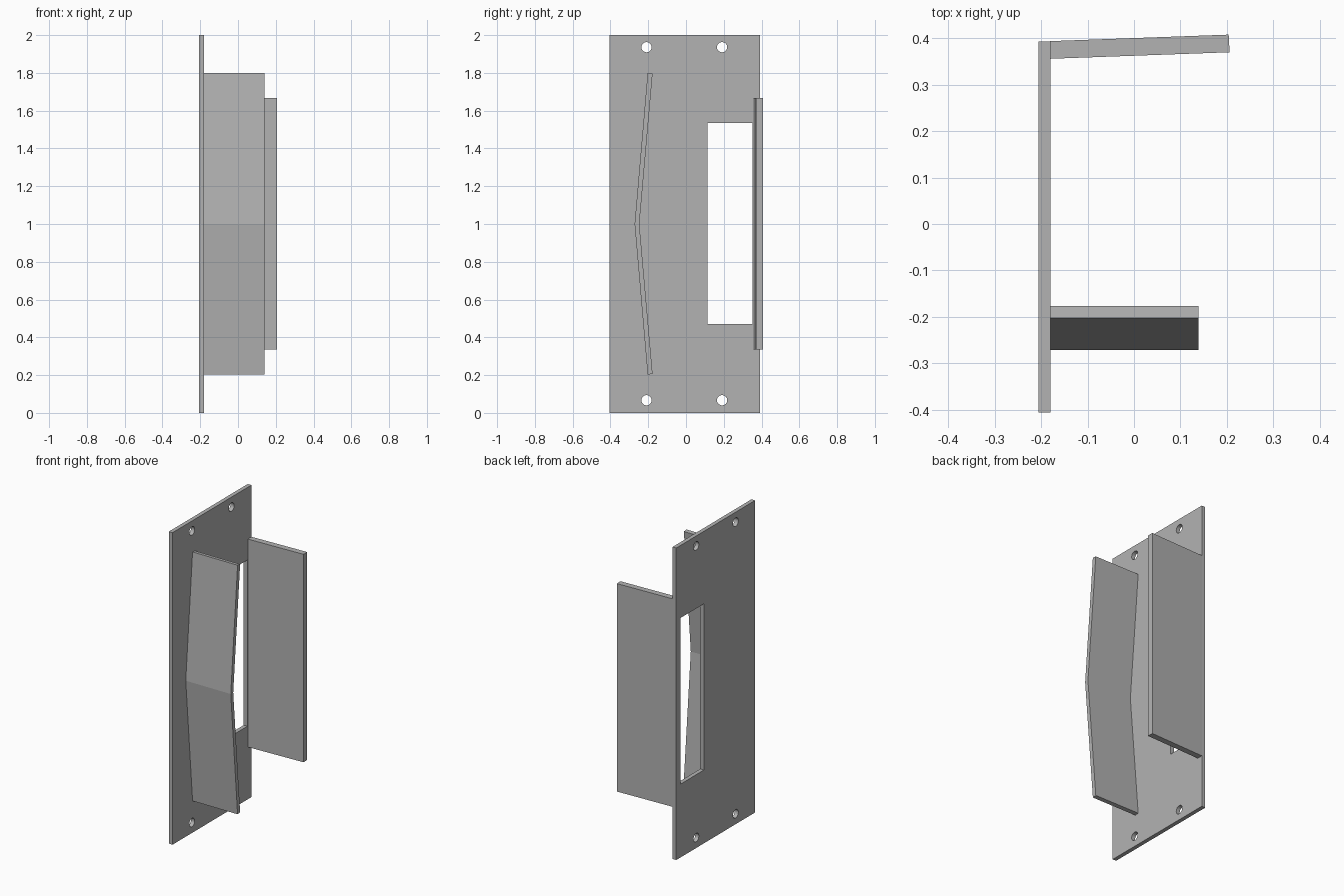
import bpy
import bmesh
from math import cos, sin, pi
from mathutils import Matrix

cube = bpy.data.objects.get("Cube")
if cube:
    bpy.data.objects.remove(cube, do_unlink=True)

grey = bpy.data.materials.new("metal_grey")
grey.use_nodes = True
colour = (0.45, 0.45, 0.45, 1)
grey.diffuse_color = colour
grey.node_tree.nodes["Principled BSDF"].inputs["Base Color"].default_value = colour

# Local profile axes become world y and z, with the extrusion along x
SIDEWAYS = Matrix(((0, 0, 1, 0), (1, 0, 0, 0), (0, 1, 0, 0), (0, 0, 0, 1)))
UPRIGHT = Matrix.Identity(4)


def rectangle(a0, b0, a1, b1):
    return [(a0, b0), (a1, b0), (a1, b1), (a0, b1)]


def circle(a, b, radius, sides=32):
    return [(a + radius * cos(2 * pi * i / sides), b + radius * sin(2 * pi * i / sides))
            for i in range(sides)]


def sheet(name, loops, start, end, frame):
    """Extrude an outline, with any inner loops as holes, from start to end."""
    curve = bpy.data.curves.new(name + "_profile", 'CURVE')
    curve.dimensions = '2D'
    curve.fill_mode = 'BOTH'
    curve.extrude = (end - start) / 2
    for loop in loops:
        spline = curve.splines.new('POLY')
        spline.points.add(len(loop) - 1)
        for point, (a, b) in zip(spline.points, loop):
            point.co = (a, b, 0, 1)
        spline.use_cyclic_u = True
    helper = bpy.data.objects.new(name + "_helper", curve)
    bpy.context.collection.objects.link(helper)
    graph = bpy.context.evaluated_depsgraph_get()
    mesh = bpy.data.meshes.new_from_object(helper.evaluated_get(graph))
    bpy.data.objects.remove(helper, do_unlink=True)
    bpy.data.curves.remove(curve)

    # Weld the caps to the walls and place the part
    bm = bmesh.new()
    bm.from_mesh(mesh)
    bmesh.ops.remove_doubles(bm, verts=bm.verts, dist=0.0001)
    bm.transform(frame @ Matrix.Translation((0, 0, (start + end) / 2)))
    bmesh.ops.recalc_face_normals(bm, faces=bm.faces)
    for face in bm.faces:
        face.smooth = False
    bm.to_mesh(mesh)
    bm.free()
    mesh.name = name
    mesh.materials.clear()
    mesh.materials.append(grey)
    part = bpy.data.objects.new(name, mesh)
    bpy.context.collection.objects.link(part)
    return part


# Mounting plate with a tall window and four screw holes
outline = rectangle(-0.406, 0, 0.393, 2)
window = rectangle(0.113, 0.47, 0.352, 1.535)
holes = [circle(y, z, 0.027) for y in (-0.209, 0.191) for z in (0.067, 1.936)]
sheet("mounting_plate", [outline, window] + holes, -0.206, -0.18, SIDEWAYS)

# Bent handle grip, symmetrical about its middle fold
lower = [(-0.177, 0.206), (-0.203, 0.203), (-0.272, 1.0)]
upper = [(-0.203, 1.799), (-0.177, 1.796), (-0.247, 1.0)]
sheet("bent_grip", [lower + upper], -0.181, 0.139, SIDEWAYS)

# Slightly splayed side flange
flange = [(-0.181, 0.356), (0.206, 0.37), (0.204, 0.408), (-0.181, 0.394)]
sheet("side_flange", [flange], 0.335, 1.668, UPRIGHT)
